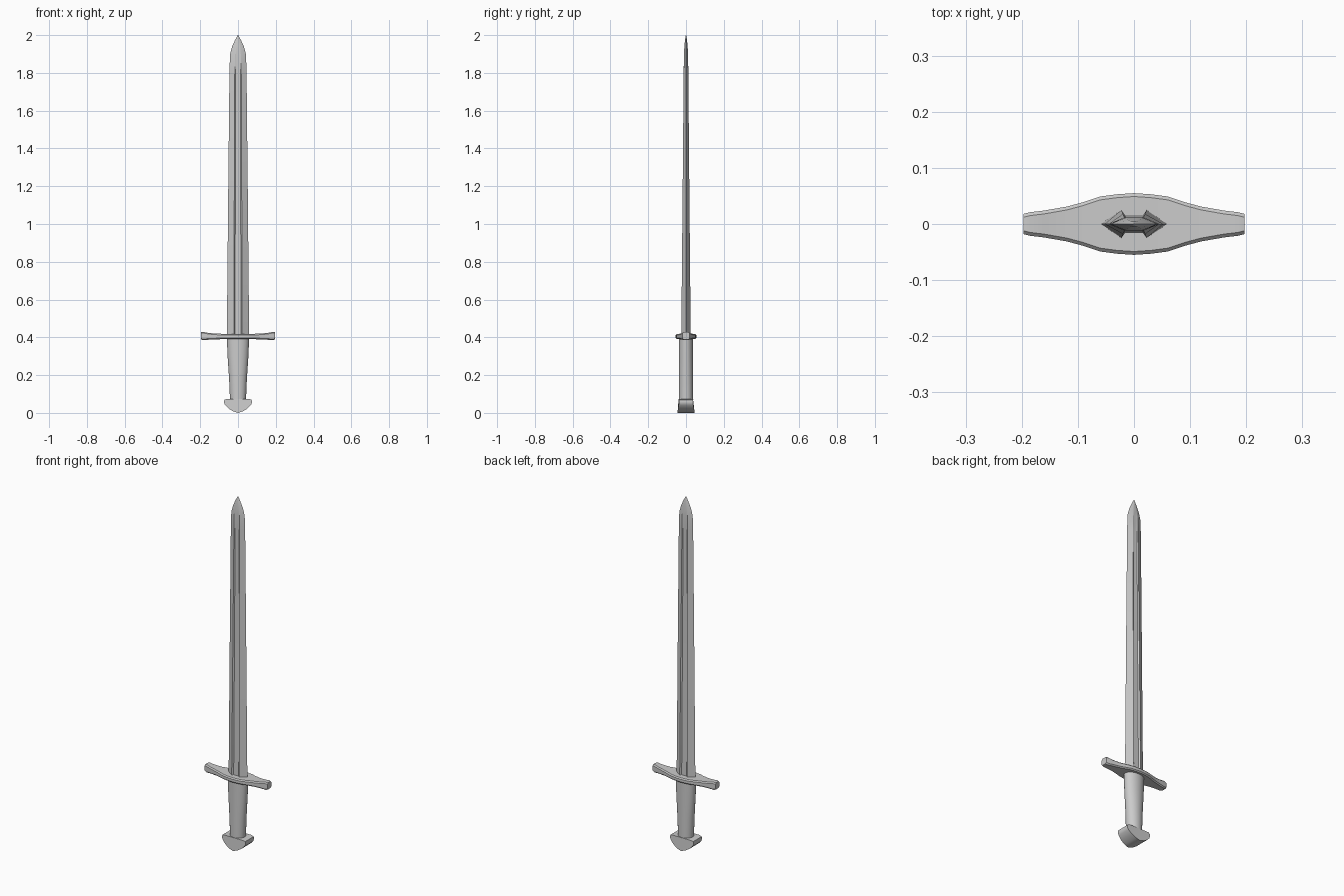
import bpy, bmesh
from math import cos, sin, pi

if "Cube" in bpy.data.objects:
    bpy.data.objects.remove(bpy.data.objects["Cube"])


def loft(name, rings, angle=35):
    """Skin a closed solid through equal-length rings of points."""
    bm = bmesh.new()
    loops = [[bm.verts.new(p) for p in ring] for ring in rings]
    n = len(loops[0])
    for a, b in zip(loops, loops[1:]):
        for i in range(n):
            j = (i + 1) % n
            bm.faces.new((a[i], a[j], b[j], b[i]))
    bm.faces.new(loops[0])
    bm.faces.new(loops[-1])
    bmesh.ops.remove_doubles(bm, verts=bm.verts, dist=1e-5)
    bmesh.ops.recalc_face_normals(bm, faces=bm.faces)
    mesh = bpy.data.meshes.new(name)
    bm.to_mesh(mesh)
    bm.free()
    ob = bpy.data.objects.new(name, mesh)
    bpy.context.collection.objects.link(ob)
    bpy.ops.object.select_all(action='DESELECT')
    bpy.context.view_layer.objects.active = ob
    ob.select_set(True)
    bpy.ops.object.shade_smooth_by_angle(angle=angle * pi / 180)
    return ob


# Blade: sharp edges, two ridges and a shallow fuller on each face
def blade_ring(z, w, t, fuller):
    q = [(w, 0), (w * .38, t), (w * .27, t * fuller)]
    half = q + [(-x, y) for x, y in reversed(q)]
    return [(x, y, z) for x, y in half + [(x, -y) for x, y in half[-2:0:-1]]]


loft("blade", [blade_ring(*s) for s in (
    (.40, .059, .025, .65), (1.15, .052, .018, .65), (1.82, .045, .012, .7),
    (1.90, .042, .011, 1.05), (1.94, .031, .008, 1.05),
    (1.975, .015, .005, 1.05), (2.0, .001, .001, 1.0))], 25)

# Crossguard: swells round the blade, tips flare slightly
right = [(0, .055, .391, .418), (.03, .053, .391, .418), (.06, .049, .391, .418),
         (.09, .039, .390, .419), (.12, .031, .389, .420), (.16, .024, .387, .424),
         (.185, .021, .385, .429), (.197, .018, .389, .427)]
stations = [(-x, *s) for x, *s in reversed(right[1:])] + right


def guard_ring(x, w, lo, hi):
    c = .006
    return [(x, -w, lo + c), (x, -w + c, lo), (x, w - c, lo), (x, w, lo + c),
            (x, w, hi - c), (x, w - c, hi), (x, -w + c, hi), (x, -w, hi - c)]


loft("crossguard", [guard_ring(*s) for s in stations], 40)

# Grip: oval, tapering towards the pommel
loft("grip", [[(w * cos(i * pi / 12), .038 * sin(i * pi / 12), z) for i in range(24)]
              for z, w in ((.06, .042), (.18, .047), (.30, .055), (.395, .059))])

# Pommel: rounded boat profile run from front to back
side = [(.060, .073), (.072, .069), (.075, .056), (.068, .041), (.050, .023), (.025, .008)]
outline = side + [(0, 0)] + [(-x, z) for x, z in reversed(side)]


def pommel_ring(f):
    return [(x, f * (.046 - .009 * (abs(x) / .075) ** 2), z) for x, z in outline]


loft("pommel", [pommel_ring(f) for f in (-1, 0, 1)], 40)
